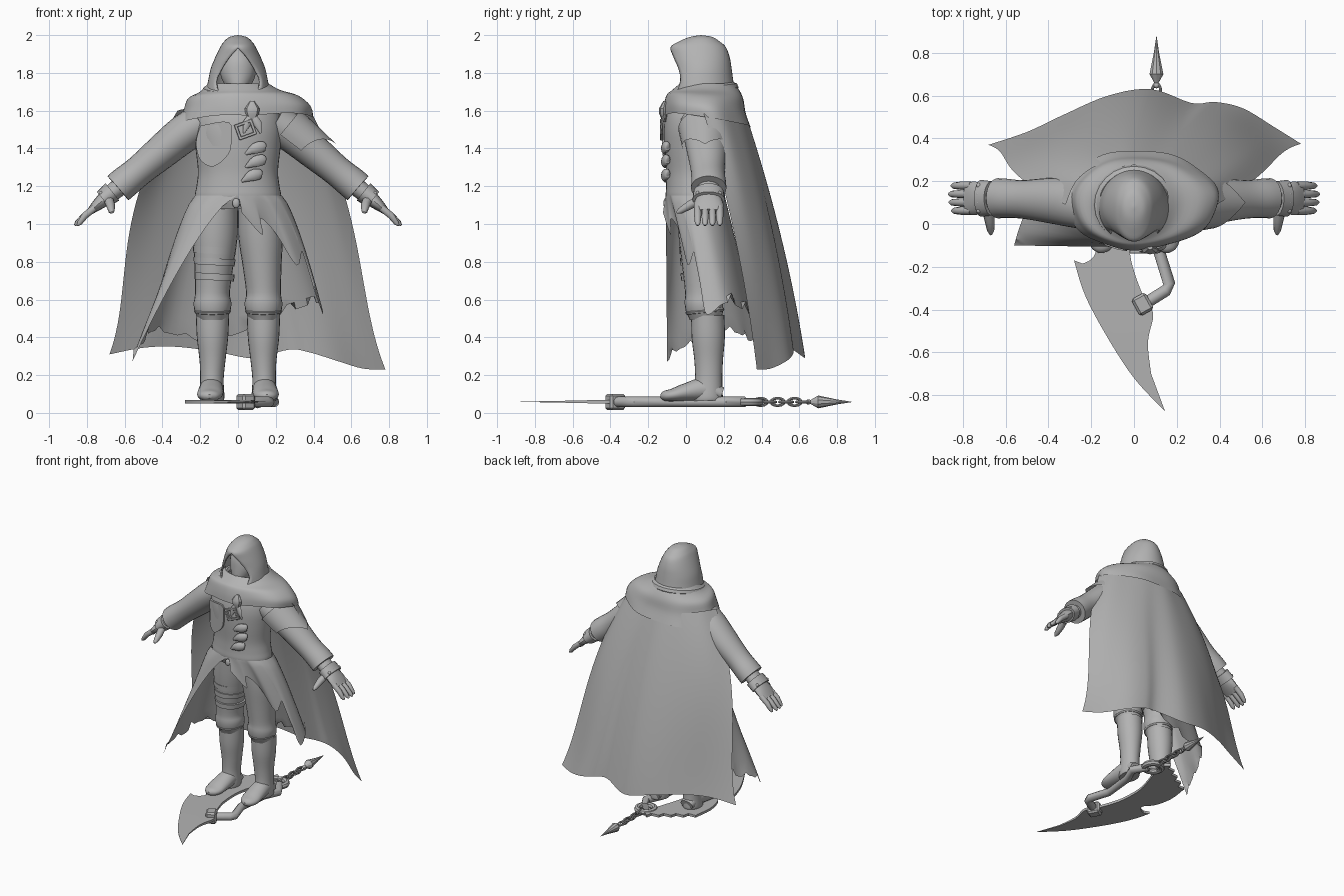
import bpy, bmesh, math, random
from mathutils import Vector, Matrix

random.seed(4)
mat = bpy.data.materials.new("plain_grey")
mat.diffuse_color = (0.45, 0.45, 0.45, 1)


def finish(name, bm, angle=40):
    bmesh.ops.recalc_face_normals(bm, faces=bm.faces)
    me = bpy.data.meshes.new(name)
    bm.to_mesh(me)
    bm.free()
    me.materials.append(mat)
    me.shade_smooth()
    me.set_sharp_from_angle(angle=math.radians(angle))
    ob = bpy.data.objects.new(name, me)
    bpy.context.collection.objects.link(ob)
    return ob


def skin(name, rows, closed=True, caps=True, loop=False, angle=40):
    bm = bmesh.new()
    vs = [[bm.verts.new(p) for p in r] for r in rows]
    n, m = len(rows), len(rows[0])
    for i in range(n if loop else n - 1):
        a, b = vs[i], vs[(i + 1) % n]
        for j in range(m if closed else m - 1):
            k = (j + 1) % m
            bm.faces.new((a[j], a[k], b[k], b[j]))
    if closed and caps and not loop:
        bm.faces.new(vs[0])
        bm.faces.new(vs[-1])
    bmesh.ops.remove_doubles(bm, verts=bm.verts, dist=0.0005)
    return finish(name, bm, angle)


def spline(pts, n):
    """Smooth curve through control tuples of any length."""
    out = []
    for i in range(len(pts) - 1):
        p = [pts[max(i - 1, 0)], pts[i], pts[i + 1], pts[min(i + 2, len(pts) - 1)]]
        for k in range(n):
            t = k / n
            out.append(tuple(0.5 * (2 * b + (c - a) * t + (2 * a - 5 * b + 4 * c - d) * t * t
                       + (3 * b - a - 3 * c + d) * t ** 3) for a, b, c, d in zip(*p)))
    return out + [tuple(pts[-1])]


def tube(name, pts, sides=16, ref=(0, 1, 0), loop=False, angle=40):
    """Points are x, y, z, radius across ref, radius along ref."""
    c = [Vector(p[:3]) for p in pts]
    rows, n = [], len(pts)
    for i, p in enumerate(pts):
        d = c[(i + 1) % n] - c[i - 1] if loop else c[min(i + 1, n - 1)] - c[max(i - 1, 0)]
        d.normalize()
        u = Vector(ref)
        u = (u - d * u.dot(d)).normalized()
        v = d.cross(u)
        rows.append([c[i] + u * p[-1] * math.cos(a) + v * p[3] * math.sin(a)
                     for a in (math.tau * k / sides for k in range(sides))])
    return skin(name, rows, loop=loop, angle=angle)


def ring(name, c, rx, ry, r, plane="xy", tilt=0, n=24):
    """Closed oval band around a centre; tilt raises its +y side."""
    pts = []
    for k in range(n):
        a, b = rx * math.cos(math.tau * k / n), ry * math.sin(math.tau * k / n)
        off = (a, b, tilt * b) if plane == "xy" else (0, b, a)
        pts.append((c[0] + off[0], c[1] + off[1], c[2] + off[2], r, r))
    return tube(name, pts, 8, (0, 0, 1) if plane == "xy" else (1, 0, 0), loop=True)


def box(name, c, size, rot=(0, 0, 0)):
    bm = bmesh.new()
    bmesh.ops.create_cube(bm, size=1, matrix=Matrix.Diagonal((*size, 1)))
    bmesh.ops.bevel(bm, geom=bm.edges[:], offset=min(size) * 0.15, segments=1, affect='EDGES')
    m = Matrix.Translation(c)
    for ang, ax in zip(rot, "XYZ"):
        m = m @ Matrix.Rotation(ang, 4, ax)
    bmesh.ops.transform(bm, matrix=m, verts=bm.verts)
    return finish(name, bm, 30)


def ball(name, c, r):
    bm = bmesh.new()
    bmesh.ops.create_uvsphere(bm, u_segments=20, v_segments=12, radius=1,
                              matrix=Matrix.Translation(c) @ Matrix.Diagonal((*r, 1)))
    return finish(name, bm)


# hood: rows of z, opening half width, front y, half width, centre y, back y
hood = spline([(2.0, 0, .0798, .0002, .08, .0802), (1.99, 0, .02, .045, .08, .14), (1.965, 0, -.04, .075, .08, .18),
               (1.935, 0, -.082, .095, .08, .212), (1.88, .05, -.065, .122, .08, .232),
               (1.82, .09, -.04, .145, .08, .242), (1.76, .118, -.03, .158, .08, .25),
               (1.70, .105, -.05, .168, .08, .26), (1.65, .06, -.08, .17, .08, .26)], 4)
rows = []
for z, w, yf, rx, yc, yb in hood:
    e = math.pi - math.asin(min(max(w, 0) / rx, 1))
    row = []
    for k in range(33):
        a = e * (k / 16 - 1)
        ry = yb - yc if abs(a) < math.pi / 2 else (yf - yc) / math.cos(e)
        row.append((rx * math.sin(a), yc + ry * math.cos(a), z))
    rows.append(row)
hood_ob = skin("hood", rows, closed=False)
sol = hood_ob.modifiers.new("thickness", 'SOLIDIFY')
sol.thickness, sol.offset = 0.01, -1

# masked face
tube("face", spline([(0, .03, 1.66, .03, .04), (0, .035, 1.71, .055, .07), (0, .055, 1.78, .09, .085),
                     (0, .07, 1.86, .09, .085), (0, .08, 1.93, .04, .05)], 4))

# cowl: rows of z, left x, right x, front y, back y, hem drop at back; lifted over the left shoulder
cowl = spline([(1.745, -.158, .16, -.03, .255, 0), (1.71, -.20, .22, -.075, .285, .005),
               (1.69, -.265, .32, -.10, .305, .03), (1.64, -.29, .385, -.115, .318, .05),
               (1.59, -.32, .395, -.12, .345, .075)], 4)
rows = []
for z, xl, xr, yf, yb, drop in cowl:
    row = []
    for k in range(56):
        a = math.tau * k / 56
        s, c = math.sin(a), math.cos(a)
        d = (1.745 - z) / .155
        fold = 1 + .018 * math.sin(7 * a) * d
        x = c * (xr if c > 0 else -xl) * fold
        row.append((x, (yf + yb) / 2 + (yb - yf) / 2 * s * fold,
                    z - drop * (s + 1) / 2 - (.03 if c < 0 else -.012) * d * abs(c)
                    - .02 * d * max(-s, 0) * (1 - min(abs(x - .07) / .2, 1))))
    rows.append(row)
skin("cowl", rows, caps=False)
ring("neck_roll", (0, .09, 1.70), .165, .16, .028, tilt=.15)

# cloth flap lying over the left arm
rows = []
for i in range(9):
    t, row = i / 8, []
    for k in range(17):
        a = (k / 8 - 1) * 1.9
        reach = t * (.14 + .12 * (1 - abs(k / 8 - 1)) ** 2)
        r = .128 - .018 * t
        row.append((.25 + reach * .77 + r * .64 * math.cos(a), .10 + r * 1.1 * math.sin(a),
                    1.505 - reach * .64 + r * .77 * math.cos(a)))
    rows.append(row)
skin("shoulder_flap", rows, closed=False)

# cape: a flared sheet from shoulders to hem
top = [(-.32, .09, 1.60), (-.27, .20, 1.61), (-.18, .27, 1.6), (-.07, .30, 1.6), (.0, .31, 1.6),
       (.08, .30, 1.6), (.16, .28, 1.6), (.25, .24, 1.6), (.345, .18, 1.6), (.385, .09, 1.60)]
hem = [(-.68, .37, .31), (-.50, .43, .345), (-.33, .51, .35), (-.12, .60, .325), (.08, .63, .29),
       (.27, .565, .335), (.38, .57, .32), (.51, .54, .28), (.66, .45, .235), (.78, .375, .23)]
tops, hems, rows = spline(top, 5), spline(hem, 5), []
for i in range(25):
    t, row = i / 24, []
    for a, b in zip(tops, hems):
        p = Vector(a).lerp(Vector(b), t)
        g = 4 * t * (1 - t)
        row.append((p.x * (1 + g * (.34 - .38 * t if p.x < 0 else .19 - .24 * t)), p.y + .03 * g, p.z))
    rows.append(row)
skin("cape", rows, closed=False)

# coat body: z, half width, centre y, half depth
body = spline([(1.08, .20, .05, .13), (1.14, .228, .05, .156), (1.2, .22, .05, .155), (1.28, .212, .05, .155),
               (1.4, .225, .05, .165), (1.5, .235, .055, .172), (1.58, .22, .065, .165), (1.65, .16, .08, .13),
               (1.69, .10, .08, .1)], 4)
tube("coat_body", [(0, y, z, rx, ry) for z, rx, y, ry in body], 40)

# coat skirt: open front, ragged hem
waist = [(-.01, -.112), (-.13, -.088), (-.22, -.02), (-.235, .07), (-.18, .16), (-.09, .2), (0, .21), (.09, .2),
         (.18, .16), (.235, .09), (.24, .03), (.22, -.02), (.19, -.05), (.15, -.08), (.12, -.09), (.09, -.10),
         (.05, -.11), (0, -.113)]
ends = [(-.56, -.1, .27), (-.54, -.03, .34), (-.50, .08, .37), (-.46, .18, .43), (-.36, .28, .42),
        (-.18, .34, .38), (0, .38, .42), (.18, .35, .5), (.34, .28, .56), (.43, .2, .58), (.45, .11, .52),
        (.40, .08, .66), (.345, .05, .86), (.31, .01, .78), (.2, -.03, .95), (.12, -.08, 1.03), (.13, -.08, .94),
        (.02, -.122, 1.06)]
ws, es, rows = spline(waist, 4), spline(ends, 4), []
jag = [random.uniform(.02, .07) if k % 4 == 2 and k < 38 else 0 for k in range(len(es))]
for i in range(17):
    t = i / 16
    row = []
    for w, e, j in zip(ws, es, jag):
        x0, y0 = w[0] * .96, .05 + (w[1] - .05) * .97
        row.append((x0 + (e[0] - x0) * t ** .74, y0 + (e[1] - y0) * t,
                    1.15 + (e[2] + (j if i == 16 else 0) - 1.15) * t))
    rows.append(row)
skin("coat_skirt", rows, closed=False)

# chest pocket, laid on the coat front
bm = bmesh.new()
shape = spline([(-.20, 1.52), (-.05, 1.54), (-.035, 1.45), (-.05, 1.37), (-.13, 1.305), (-.20, 1.34),
                (-.222, 1.43), (-.20, 1.52)], 4)[:-1]
bm.faces.new([bm.verts.new((x, .05 - .178 * math.sqrt(max(1 - (x / .245) ** 2, 0)), z)) for x, z in shape])
res = bmesh.ops.extrude_face_region(bm, geom=bm.faces[:])
bmesh.ops.translate(bm, vec=(0, .04, 0), verts=[v for v in res["geom"] if isinstance(v, bmesh.types.BMVert)])
finish("chest_pocket", bm)

# knot, buckle, toggles and belt stud
tube("cowl_knot", [(.075, -.11, 1.65, .012, .01), (.075, -.12, 1.61, .04, .022), (.075, -.12, 1.585, .036, .022),
                   (.075, -.115, 1.54, .008, .008)], 8, angle=30)
for s in (-1, 1):
    tube("knot_tail", [(.075, -.115, 1.58, .018, .01), (.075 + s * .03, -.13, 1.53, .022, .008),
                       (.075 + s * .045, -.125, 1.48, .004, .004)], 8)
for dx, dz, w, h in ((0, .035, .1, .016), (0, -.035, .1, .016), (-.042, 0, .016, .085), (.042, 0, .016, .085)):
    c = Vector((dx, 0, dz)) @ Matrix.Rotation(.35, 3, 'Y')
    box("buckle", Vector((.04, -.128, 1.50)) + c, (w, .018, h), (0, -.35, 0))
for x, z in ((.09, 1.40), (.09, 1.33), (.07, 1.255)):
    tube("toggle", spline([(x - .05, -.11, z - .03, .006, .006), (x, -.115, z, .03, .018),
                           (x + .045, -.10, z + .01, .028, .018), (x + .055, -.095, z + .01, .01, .01)], 3), 10)
ball("belt_stud", (-.01, -.108, 1.11), (.02, .012, .026))

for s, side in ((-1, "right"), (1, "left")):
    # sleeve and cuff
    tube(side + "_sleeve", spline([(s * .19, .09, 1.54, .10, .12), (s * .29, .10, 1.475, .10, .115),
                                   (s * .40, .11, 1.385, .092, .105), (s * .52, .115, 1.285, .082, .09),
                                   (s * .60, .12, 1.22, .085, .092), (s * .635, .12, 1.19, .085, .094)], 4), 24)
    # hand, wristband, fingers, thumb
    tube(side + "_hand", spline([(s * .61, .12, 1.21, .05, .06), (s * .68, .12, 1.155, .045, .062),
                                 (s * .74, .12, 1.105, .032, .078), (s * .785, .12, 1.065, .018, .072)], 4))
    tube(side + "_wristband", [(s * .665, .12, 1.17, .058, .08), (s * .715, .12, 1.13, .052, .086)], 20)
    for k in range(4):
        y = .062 + .039 * k
        ball(side + "_rivet", (s * .725, y, 1.18 - .012 * abs(k - 1.5)), (.012, .012, .012))
        tip = .87 - .012 * abs(k - 1.6)
        tube(side + "_finger", [(s * .76, y, 1.085, .02, .019), (s * .81, y, 1.045, .019, .019),
                                (s * (tip - .012), y, 1.005, .014, .015), (s * tip, y, .992, .005, .006)], 10)
    tube(side + "_thumb", [(s * .69, .09, 1.14, .025, .028), (s * .675, .02, 1.10, .024, .024),
                           (s * .67, -.03, 1.07, .017, .017), (s * .668, -.05, 1.06, .006, .006)], 10, (1, 0, 0))
    # trousers, boot, foot
    tube(side + "_trouser", spline([(s * .10, .07, 1.12, .10, .12), (s * .118, .08, .95, .117, .12),
                                    (s * .128, .09, .78, .103, .11), (s * .135, .095, .64, .092, .1),
                                    (s * .135, .095, .58, .1, .102), (s * .135, .10, .53, .092, .096),
                                    (s * .135, .10, .49, .07, .08)], 4), 24)
    tube(side + "_boot", spline([(s * .135, .115, .515, .088, .088), (s * .135, .118, .40, .083, .088),
                                 (s * .135, .12, .28, .069, .076), (s * .138, .12, .18, .062, .072),
                                 (s * .138, .115, .09, .066, .08), (s * .138, .115, .065, .062, .078)], 4), 24)
    ring(side + "_knee_band", (s * .135, .10, .54), .085, .09, .013, tilt=.1)
    tube(side + "_foot", spline([(s * .138, .19, .10, .05, .035), (s * .14, .10, .125, .062, .06),
                                 (s * .145, 0, .11, .068, .047), (s * .15, -.07, .095, .066, .034),
                                 (s * .152, -.115, .09, .045, .026), (s * .152, -.135, .088, .012, .01)], 4),
         20, (0, 0, 1))

# straps on the right thigh
for z, r in ((.86, .112), (.80, .108), (.72, .104)):
    tube("thigh_strap", [(-.126, .088, z - .018, r, r + .01), (-.124, .088, z + .018, r + .003, r + .013)], 24)

# scythe blade lying flat under the feet
outer = spline([(.145, -.875), (0, -.72), (-.13, -.52), (-.23, -.33), (-.28, -.17)], 5)
notch = spline([(-.24, -.185), (-.20, -.165), (-.18, -.12), (-.235, -.05), (-.265, .08), (-.25, .22)], 3)
teeth = [(-.25 + .035 * k + (.025 if k % 2 else 0), .24 + .024 * k - (.02 if k % 2 else 0)) for k in range(9)]
inner = spline([(.09, .38), (.04, .25), (-.02, .05), (-.02, -.12), (.0, -.22), (.045, -.34), (.09, -.42),
                (.065, -.55), (.08, -.70)], 4)
bm = bmesh.new()
face = bm.faces.new([bm.verts.new((x, y, .050)) for x, y in outer + notch + teeth + inner])
res = bmesh.ops.extrude_face_region(bm, geom=[face])
bmesh.ops.translate(bm, vec=(0, 0, .018), verts=[v for v in res["geom"] if isinstance(v, bmesh.types.BMVert)])
for v in bm.verts:  # thin towards the tip
    v.co.z = .059 + (v.co.z - .059) * min(1, max(.1, (v.co.y + .875) / .4))
bmesh.ops.triangulate(bm, faces=bm.faces)
finish("scythe_blade", bm, 30)

# scythe shaft, clamp, ring, chain and spike
tube("scythe_shaft", [(x, y, .058, .028, .028) for x, y in
                      ((.03, -.385), (.15, -.31), (.165, -.28), (.118, -.13), (.14, .10), (.19, .21), (.13, .31))],
     12, (0, 0, 1))
box("blade_clamp", (.04, -.375, .058), (.075, .09, .085), (0, 0, .5))
ring("shaft_ring", (.105, .33, .058), .06, .06, .022)
for k in range(6):
    ring("chain_link", (.105, .395 + .045 * k, .058), .02, .036, .007, "xy" if k % 2 else "yz", n=12)
ball("spike_bead", (.105, .648, .058), (.014, .014, .014))
tube("chain_spike", [(.105, .655, .058, .008, .008), (.105, .70, .058, .034, .034), (.105, .80, .058, .013, .013),
                     (.105, .877, .058, .001, .001)], 10, (0, 0, 1), angle=25)
